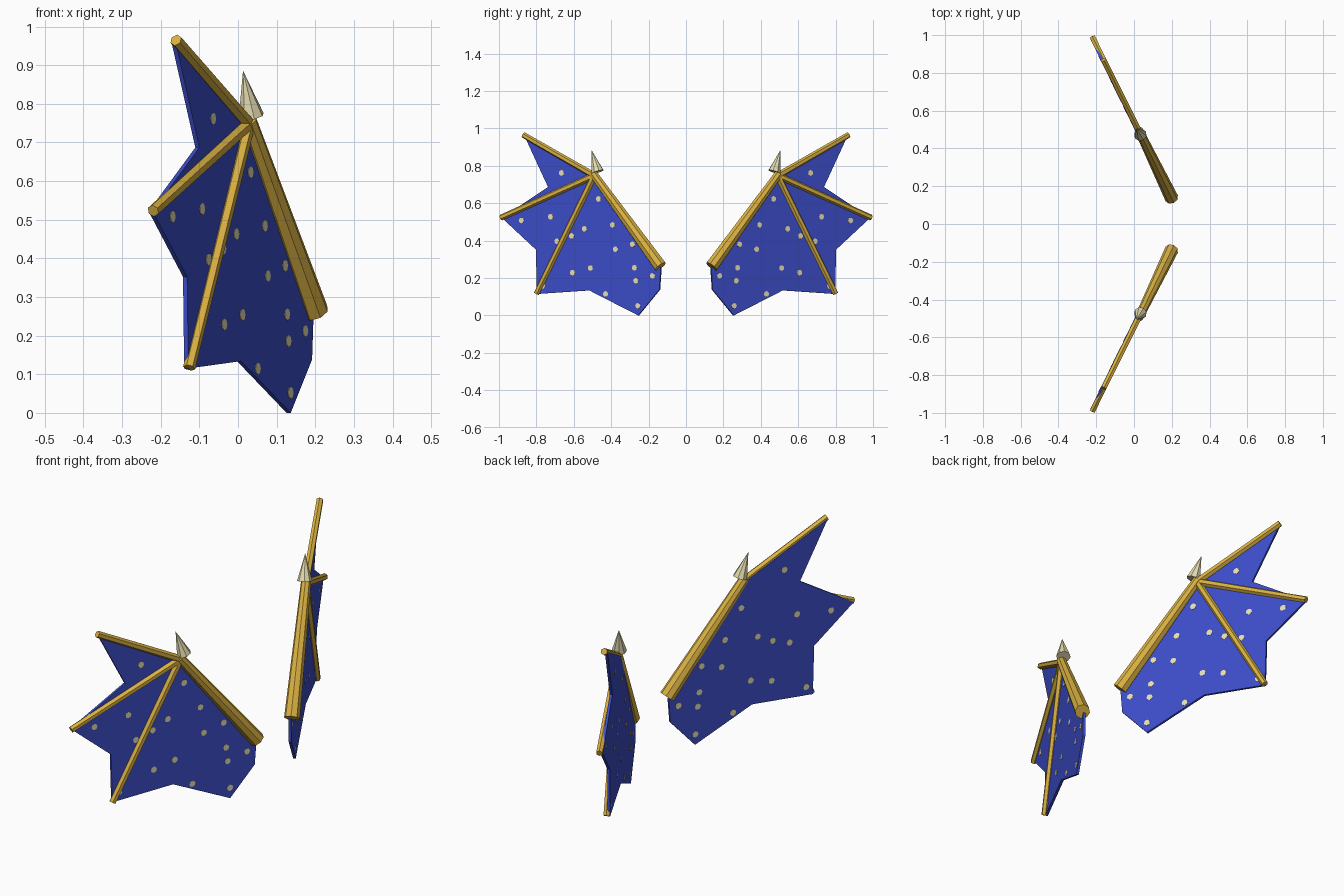
import bpy, bmesh, math
from mathutils import Vector

if "Cube" in bpy.data.objects:
    bpy.data.objects.remove(bpy.data.objects["Cube"])


def material(name, rgb):
    m = bpy.data.materials.new(name)
    m.diffuse_color = (*rgb, 1)
    m.use_nodes = True
    m.node_tree.nodes["Principled BSDF"].inputs["Base Color"].default_value = m.diffuse_color
    return m


BLUE = material("membrane blue", (0.046, 0.075, 0.58))
GOLD = material("bone gold", (0.70, 0.44, 0.055))
CREAM = material("claw cream", (0.83, 0.76, 0.46))

NORMAL = Vector((1, 0.49, 0)).normalized()
THICK = 0.012


def on_wing(y, z, off=0.0):
    """Point on the slanted wing plane, pushed out along its normal."""
    return Vector((0.012 - 0.49 * (y - 0.51), y, z)) + NORMAL * off


def add_cone(bm, a, b, r1, r2, sides):
    d = b - a
    mat = d.to_track_quat('Z', 'Y').to_matrix().to_4x4()
    mat.translation = (a + b) / 2
    bmesh.ops.create_cone(bm, cap_ends=True, segments=sides, radius1=r1,
                          radius2=r2, depth=d.length, matrix=mat)


def finish(bm, name, mat, side):
    if side < 0:
        for v in bm.verts:
            v.co.y = -v.co.y
    bmesh.ops.recalc_face_normals(bm, faces=bm.faces)
    me = bpy.data.meshes.new(name)
    bm.to_mesh(me)
    bm.free()
    me.materials.append(mat)
    bpy.context.collection.objects.link(bpy.data.objects.new(name, me))


ELBOW = (0.488, 0.748)
FINGERS = {"upper_finger": (0.868, 0.965), "middle_finger": (0.988, 0.523),
           "lower_finger": (0.798, 0.117)}
OUTLINE = [(0.135, 0.255), ELBOW, (0.865, 0.962), (0.738, 0.687), (0.985, 0.522),
           (0.803, 0.352), (0.797, 0.115), (0.518, 0.134), (0.256, 0.0), (0.143, 0.138)]
SPOTS = [(0.666, 0.762), (0.468, 0.623), (0.88, 0.508), (0.724, 0.528), (0.543, 0.463),
         (0.393, 0.484), (0.612, 0.425), (0.69, 0.397), (0.286, 0.381), (0.377, 0.354),
         (0.511, 0.254), (0.607, 0.229), (0.179, 0.212), (0.268, 0.186), (0.43, 0.115),
         (0.257, 0.052), (0.766, 0.158), (0.275, 0.255)]

for side, label in ((1, "left"), (-1, "right")):
    # membrane: thin extruded outline
    bm = bmesh.new()
    face = bm.faces.new([bm.verts.new(on_wing(*p)) for p in OUTLINE])
    ext = bmesh.ops.extrude_face_region(bm, geom=[face])
    for v in ext["geom"]:
        if isinstance(v, bmesh.types.BMVert):
            v.co -= NORMAL * THICK
    finish(bm, label + "_membrane", BLUE, side)

    # arm bone
    bm = bmesh.new()
    add_cone(bm, on_wing(0.135, 0.262, 0.004), on_wing(0.493, 0.757, 0.006), 0.036, 0.023, 8)
    finish(bm, label + "_arm_bone", GOLD, side)

    # finger bones
    for name, tip in FINGERS.items():
        bm = bmesh.new()
        add_cone(bm, on_wing(*ELBOW, 0.005), on_wing(*tip, 0.003), 0.0175, 0.016, 6)
        finish(bm, label + "_" + name, GOLD, side)

    # thumb claw
    bm = bmesh.new()
    add_cone(bm, Vector((0.034, 0.472, 0.768)), Vector((0.013, 0.506, 0.886)), 0.034, 0.0, 8)
    finish(bm, label + "_claw", CREAM, side)

    # spots showing on both faces
    bm = bmesh.new()
    for y, z in SPOTS:
        add_cone(bm, on_wing(y, z, -THICK - 0.0012), on_wing(y, z, 0.0012), 0.0155, 0.0155, 8)
    finish(bm, label + "_spots", CREAM, side)
